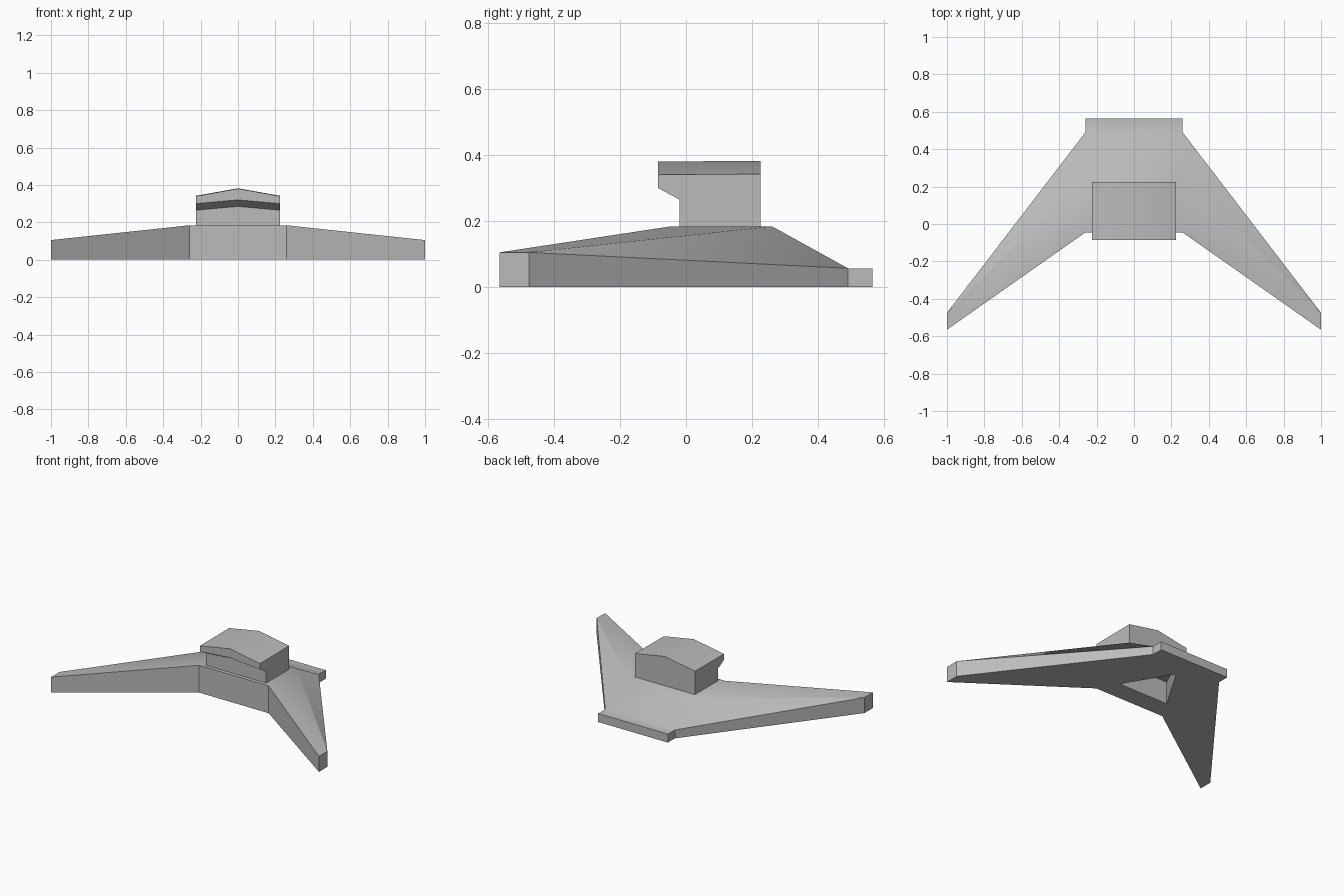
import bpy, bmesh, math
from mathutils import Vector

cube = bpy.data.objects.get("Cube")
if cube:
    bpy.data.objects.remove(cube, do_unlink=True)

grey = bpy.data.materials.new("hull grey")
grey.use_nodes = True
colour = (0.5, 0.5, 0.5, 1)
grey.diffuse_color = colour
grey.node_tree.nodes["Principled BSDF"].inputs["Base Color"].default_value = colour


def loft(bm, sections):
    """Skin a solid through cross-sections with equal point counts."""
    rings = [[bm.verts.new(p) for p in s] for s in sections]
    n = len(rings[0])
    for a, b in zip(rings, rings[1:]):
        for i in range(n):
            j = (i + 1) % n
            bm.faces.new((a[i], a[j], b[j], b[i]))
    bm.faces.new(rings[0])
    bm.faces.new(rings[-1])


def finish(bm, name, smooth=True):
    bmesh.ops.remove_doubles(bm, verts=bm.verts, dist=0.0005)
    bmesh.ops.recalc_face_normals(bm, faces=bm.faces)
    mesh = bpy.data.meshes.new(name)
    bm.to_mesh(mesh)
    bm.free()
    mesh.materials.append(grey)
    if smooth:
        mesh.shade_smooth()
        mesh.set_sharp_from_angle(angle=math.radians(30))
    obj = bpy.data.objects.new(name, mesh)
    bpy.context.scene.collection.objects.link(obj)
    return obj


# Swept wing hull: tip and root profiles, mirrored across x
tip = [(-0.565, 0), (-0.565, 0.105), (-0.475, 0.105), (-0.475, 0.105), (-0.475, 0)]
root = [(-0.045, 0), (-0.045, 0.184), (0.26, 0.184), (0.49, 0.057), (0.49, 0)]
stations = [(-1, tip), (-0.26, root), (0.26, root), (1, tip)]
bm = bmesh.new()
loft(bm, [[(x, y, z) for y, z in prof] for x, prof in stations])
bmesh.ops.remove_doubles(bm, verts=bm.verts, dist=0.0005)

# Tail ledge pulled out from the rear face
rear = [f for f in bm.faces if all(abs(v.co.y - 0.49) < 0.001 for v in f.verts)]
out = bmesh.ops.extrude_face_region(bm, geom=rear)
bmesh.ops.delete(bm, geom=rear, context='FACES_ONLY')
moved = [v for v in out["geom"] if isinstance(v, bmesh.types.BMVert)]
bmesh.ops.translate(bm, verts=moved, vec=Vector((0, 0.075, 0)))
hull = finish(bm, "wing_hull")

# Triangular recess in the belly, with a ceiling that follows the hull
bm = bmesh.new()
corners = [(-0.185, 0.087, 0.15), (0.185, 0.087, 0.15), (0, 0.397, 0.08)]
loft(bm, [[(x, y, -0.05) for x, y, z in corners], corners])
cutter = finish(bm, "belly_recess_cutter", smooth=False)
cutter.hide_render = True
cutter.hide_viewport = True
cut = hull.modifiers.new("belly_recess", 'BOOLEAN')
cut.operation = 'DIFFERENCE'
cut.solver = 'EXACT'
cut.object = cutter

# Bridge tower: overhanging side profile with a low peaked roof
bm = bmesh.new()
side = [(-0.02, 0.18, 0), (-0.02, 0.265, 0.02), (-0.085, 0.3, 0.02),
        (-0.085, 0.34, 0.04), (0.225, 0.342, 0.04), (0.225, 0.18, 0)]
loft(bm, [[(x, y, z + (rise if x == 0 else 0)) for y, z, rise in side]
          for x in (-0.224, 0, 0.224)])
finish(bm, "bridge_tower")
